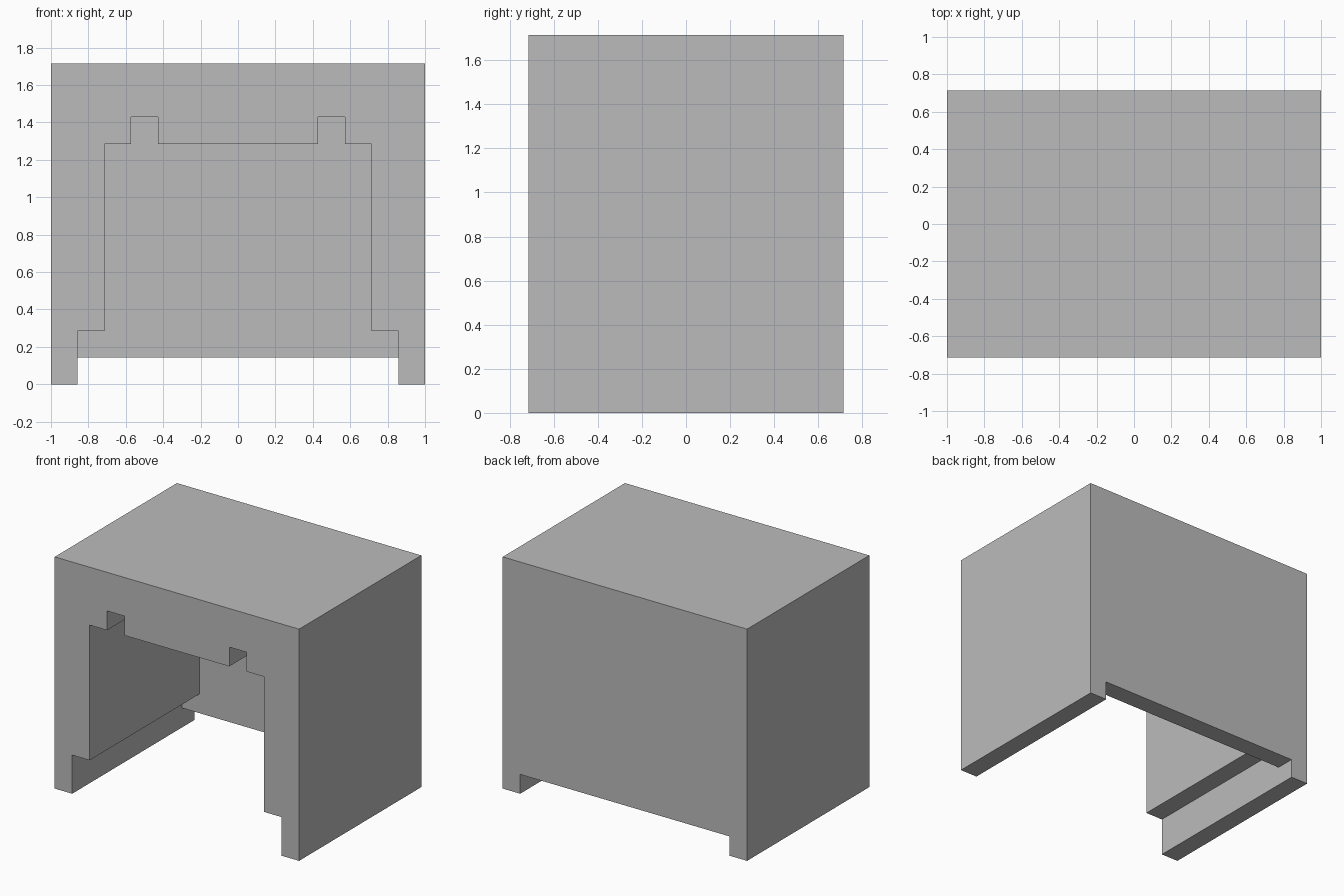
import bpy
import bmesh

cube = bpy.data.objects.get("Cube")
if cube:
    bpy.data.objects.remove(cube, do_unlink=True)

U = 1 / 7  # module: the cabinet is 14 x 10 x 12 modules

grey = bpy.data.materials.new("plain grey")
grey.use_nodes = True
COLOUR = (0.5, 0.5, 0.5, 1)
grey.diffuse_color = COLOUR
grey.node_tree.nodes["Principled BSDF"].inputs["Base Color"].default_value = COLOUR


def extrude_profile(name, half, y0, y1):
    """Mirror a half profile of (x, z) modules about x = 0 and extrude it along y."""
    outline = half + [(-x, z) for x, z in reversed(half)]
    bm = bmesh.new()
    face = bm.faces.new([bm.verts.new((x * U, y0 * U, z * U)) for x, z in outline])
    new = bmesh.ops.extrude_face_region(bm, geom=[face])["geom"]
    moved = [g for g in new if isinstance(g, bmesh.types.BMVert)]
    bmesh.ops.translate(bm, vec=(0, (y1 - y0) * U, 0), verts=moved)
    bmesh.ops.recalc_face_normals(bm, faces=bm.faces)
    mesh = bpy.data.meshes.new(name)
    bm.to_mesh(mesh)
    bm.free()
    mesh.materials.append(grey)
    obj = bpy.data.objects.new(name, mesh)
    bpy.context.collection.objects.link(obj)
    return obj


# Solid cabinet with the low gap between its side runners
cabinet = extrude_profile("cabinet_shell", [(6, 1), (6, 0), (7, 0), (7, 12)], -5, 5)

# Open front cavity: wide at the runners, two grooves along the ceiling
cavity = extrude_profile(
    "cavity_cutter",
    [(6, -1), (6, 2), (5, 2), (5, 9), (4, 9), (4, 10), (3, 10), (3, 9)], -6, 4)
cavity.hide_render = True

# Cut the cavity, leaving a one-module back panel
cut = cabinet.modifiers.new("cavity", 'BOOLEAN')
cut.operation = 'DIFFERENCE'
cut.solver = 'EXACT'
cut.object = cavity
bpy.context.view_layer.objects.active = cabinet
bpy.ops.object.modifier_apply(modifier=cut.name)
bpy.data.objects.remove(cavity, do_unlink=True)
